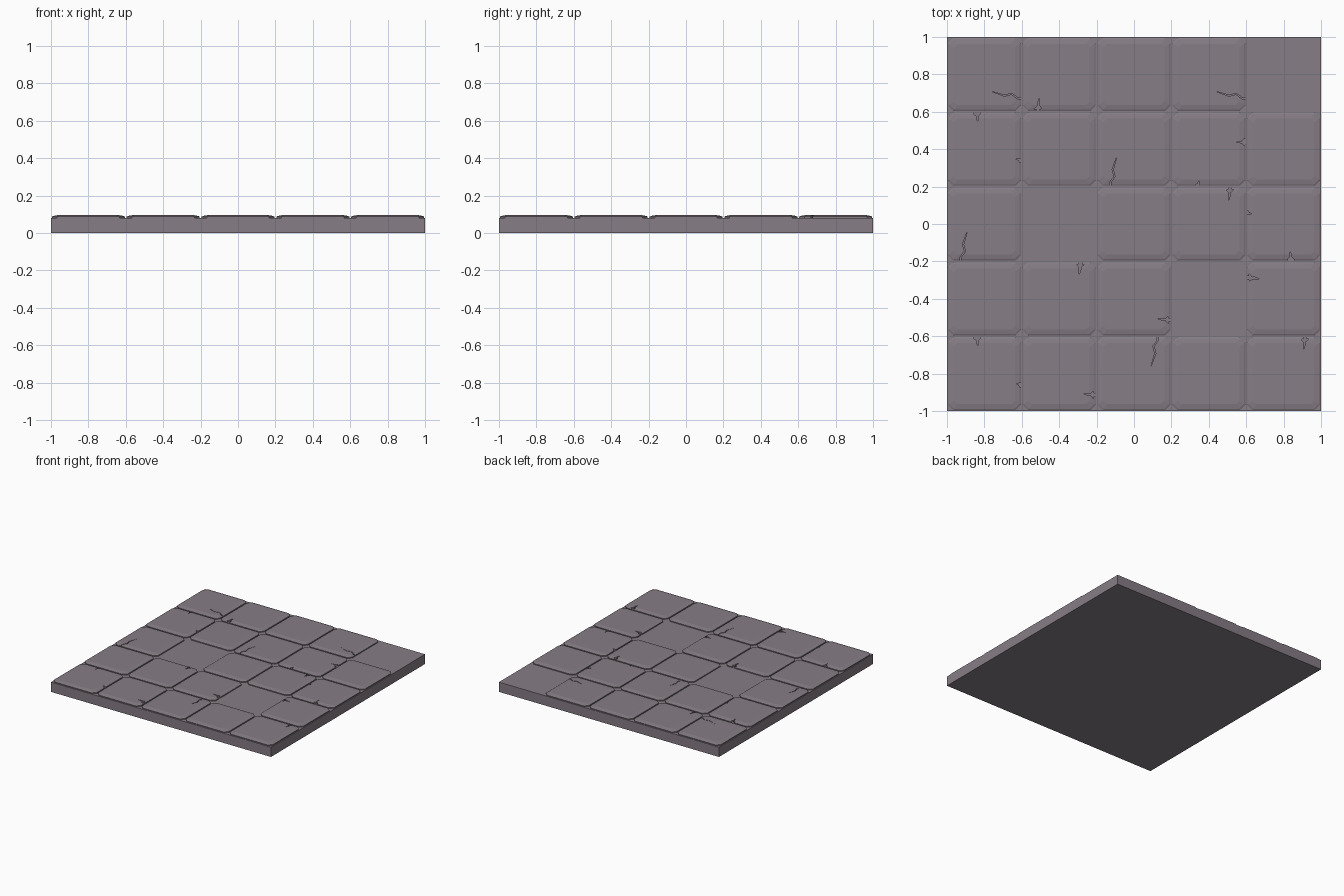
import bpy, bmesh, math
from mathutils import Matrix

if "Cube" in bpy.data.objects:
    bpy.data.objects.remove(bpy.data.objects["Cube"])

BASE_TOP, TILE_TOP, CELL = 0.08, 0.096, 0.4

stone = bpy.data.materials.new("grey mauve stone")
stone.diffuse_color = (0.24, 0.205, 0.235, 1)
stone.use_nodes = True
stone.node_tree.nodes["Principled BSDF"].inputs["Base Color"].default_value = stone.diffuse_color


def make_object(name, bm):
    bmesh.ops.recalc_face_normals(bm, faces=bm.faces[:])
    mesh = bpy.data.meshes.new(name)
    bm.to_mesh(mesh)
    bm.free()
    mesh.materials.append(stone)
    ob = bpy.data.objects.new(name, mesh)
    bpy.context.collection.objects.link(ob)
    return ob


def loft(bm, rings):
    """Closed solid through a stack of equal-length rings."""
    vs = [[bm.verts.new(p) for p in r] for r in rings]
    n = len(vs[0])
    for a, b in zip(vs, vs[1:]):
        for i in range(n):
            j = (i + 1) % n
            bm.faces.new((a[i], a[j], b[j], b[i]))
    bm.faces.new(vs[0][::-1])
    bm.faces.new(vs[-1])


def octagon(h, c, z):
    return [(h, -h + c, z), (h, h - c, z), (h - c, h, z), (-h + c, h, z),
            (-h, h - c, z), (-h, -h + c, z), (-h + c, -h, z), (h - c, -h, z)]


# Crack outlines, local to a tile centre
LONG = [[(-0.09, -0.035), (-0.117, -0.108), (-0.107, -0.145), (-0.131, -0.178),
         (-0.131, -0.21), (-0.124, -0.21), (-0.124, -0.178), (-0.101, -0.147),
         (-0.111, -0.109)]]
CHIP = [[(-0.106, -0.128), (-0.117, -0.158), (-0.115, -0.168), (-0.134, -0.184),
         (-0.122, -0.184), (-0.122, -0.21), (-0.106, -0.21), (-0.106, -0.186),
         (-0.094, -0.182), (-0.106, -0.168)]]
NICKS = [[(0.036, -0.14), (0.034, -0.175), (0.022, -0.187), (0.028, -0.21),
          (0.052, -0.21), (0.056, -0.188), (0.041, -0.175)],
         [(-0.168, 0.053), (-0.184, 0.06), (-0.19, 0.072), (-0.21, 0.064),
          (-0.21, 0.050), (-0.186, 0.051)]]

# (column, row): crack kind, quarter turns
CRACKED = {(2, 3): (LONG, 0), (0, 2): (LONG, 0), (2, 0): (LONG, 2),
           (0, 4): (LONG, 1), (3, 4): (LONG, 1),
           (1, 4): (CHIP, 0), (3, 2): (CHIP, 2), (2, 1): (CHIP, 1),
           (1, 0): (CHIP, 1), (1, 1): (CHIP, 2), (4, 1): (CHIP, 3),
           (4, 0): (CHIP, 2),
           (4, 2): (NICKS, 0), (0, 3): (NICKS, 2), (0, 0): (NICKS, 2),
           (3, 3): (NICKS, 1)}
MISSING = {(4, 4), (1, 2), (3, 1)}

# Base slab
bm = bmesh.new()
loft(bm, [[(-1, -1, z), (1, -1, z), (1, 1, z), (-1, 1, z)] for z in (0, BASE_TOP)])
make_object("floor_slab", bm)

# Bevelled paving tiles, some with cracks cut in
for i in range(5):
    for j in range(5):
        if (i, j) in MISSING:
            continue
        loc = Matrix.Translation((-0.8 + i * CELL, -0.8 + j * CELL, 0))
        bm = bmesh.new()
        loft(bm, [octagon(0.195, 0.028, BASE_TOP - 0.01),
                  octagon(0.195, 0.028, 0.088),
                  octagon(0.188, 0.026, 0.0915),
                  octagon(0.163, 0.018, TILE_TOP)])
        tile = make_object(f"tile_{i}_{j}", bm)
        tile.matrix_world = loc
        if (i, j) in CRACKED:
            kind, turns = CRACKED[i, j]
            bm = bmesh.new()
            for outline in kind:
                loft(bm, [[(x, y, z) for x, y in outline] for z in (0.06, 0.12)])
            cutter = make_object(f"crack_cutter_{i}_{j}", bm)
            cutter.matrix_world = loc @ Matrix.Rotation(turns * math.pi / 2, 4, 'Z')
            cutter.hide_render = True
            cutter.display_type = 'WIRE'
            mod = tile.modifiers.new("crack", 'BOOLEAN')
            mod.operation = 'DIFFERENCE'
            mod.solver = 'EXACT'
            mod.object = cutter
